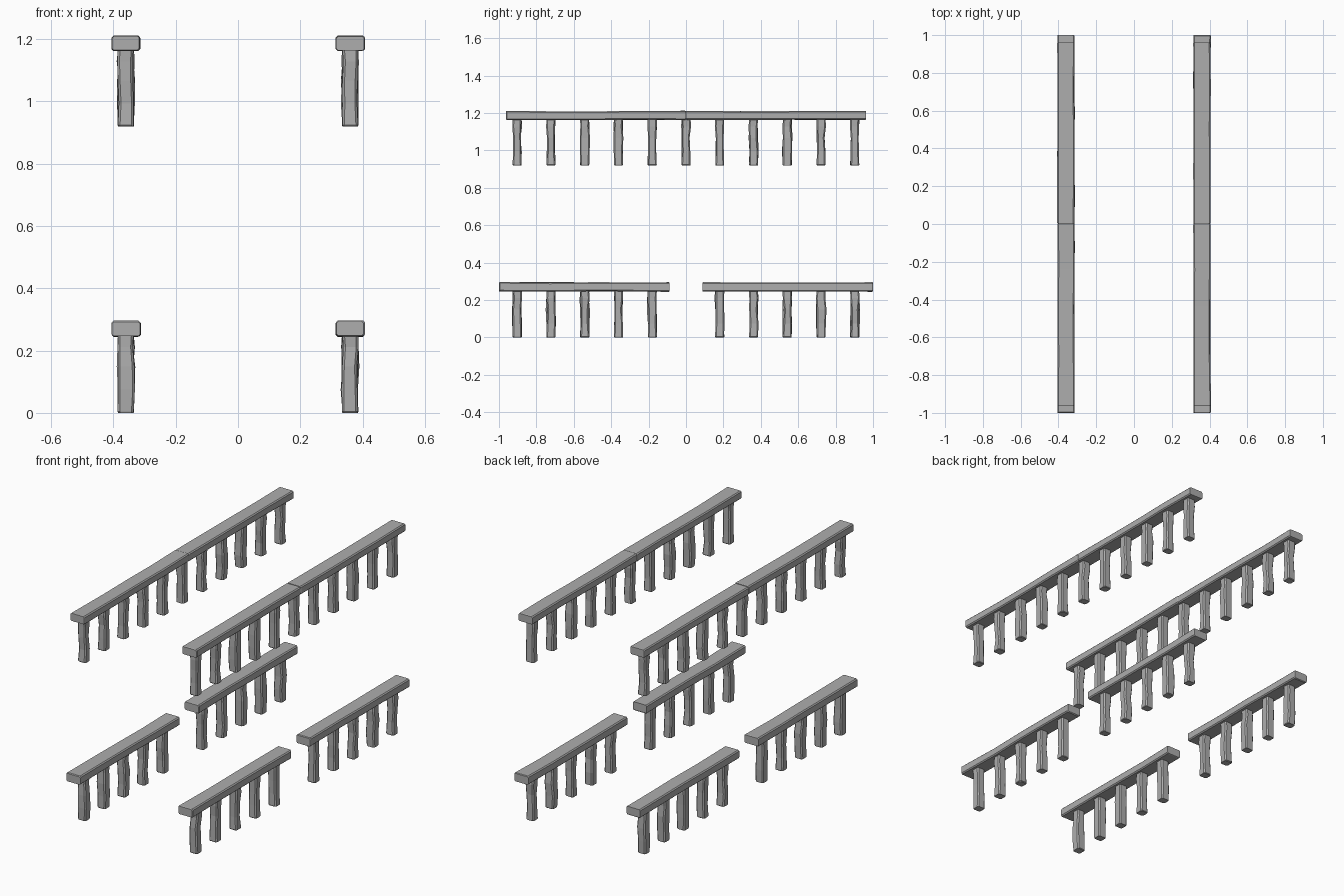
import bpy, bmesh, random

if "Cube" in bpy.data.objects:
    bpy.data.objects.remove(bpy.data.objects["Cube"])

random.seed(7)

stone = bpy.data.materials.new("grey stone")
stone.diffuse_color = (0.42, 0.42, 0.42, 1)
stone.use_nodes = True
stone.node_tree.nodes["Principled BSDF"].inputs["Base Color"].default_value = stone.diffuse_color


def outline(w, h, c):
    """Rectangle of w by h with its four corners cut by c."""
    a, b = w / 2, h / 2
    return [(a - c, -b), (a, -b + c), (a, b - c), (a - c, b),
            (-a + c, b), (-a, b - c), (-a, -b + c), (-a + c, -b)]


def loft(name, rings):
    """Skin a list of equal-length point rings and cap both ends."""
    bm = bmesh.new()
    loops = [[bm.verts.new(p) for p in ring] for ring in rings]
    for a, b in zip(loops, loops[1:]):
        for i in range(len(a)):
            j = (i + 1) % len(a)
            bm.faces.new((a[i], a[j], b[j], b[i]))
    bm.faces.new(loops[0][::-1])
    bm.faces.new(loops[-1])
    bmesh.ops.recalc_face_normals(bm, faces=bm.faces)
    mesh = bpy.data.meshes.new(name)
    bm.to_mesh(mesh)
    bm.free()
    mesh.materials.append(stone)
    obj = bpy.data.objects.new(name, mesh)
    bpy.context.collection.objects.link(obj)


def jit(s):
    return random.uniform(-s, s)


def rail(name, x, y0, y1, z0, z1):
    """Slightly uneven handrail or base beam running along y."""
    rings = []
    for t, s in ((0, 0.004), (0.005, 0), (0.3, 0), (0.55, 0), (0.75, 0), (0.995, 0), (1, 0.004)):
        mid = 0.002 if 0.2 < t < 0.8 else 0
        w, h = 0.092 - s - mid + jit(0.002), z1 - z0 - s - mid
        cx, cz = x + jit(0.0015), (z0 + z1) / 2 + jit(0.0015)
        y = y0 + (y1 - y0) * t
        rings.append([(cx + u, y, cz + v) for u, v in outline(w, h, 0.006)])
    loft(name, rings)


def post(name, x, y, z0, z1):
    """Rough hewn baluster, either waisted or bulging in the middle."""
    swell = random.choice((-0.007, -0.004, 0.004))
    rings = []
    for t, s in ((0, -0.005), (0.015, 0), (0.3, swell * 0.7), (0.6, swell), (0.85, 0), (1, 0)):
        k = 0.003 if 0.2 < t < 0.9 else 0.001
        w, d = 0.051 + s * 0.6 + jit(k), 0.048 + s + jit(k)
        cx, cy = x + jit(k), y + jit(k)
        rings.append([(cx + u, cy + v, z0 + (z1 - z0) * t)
                      for u, v in outline(w, d, 0.007)])
    loft(name, rings)


for side, x in (("left", -0.36), ("right", 0.36)):
    # upper balustrade: two rails meeting in the middle
    rail(f"upper_rail_front_{side}", x, -0.962, -0.001, 1.163, 1.211)
    rail(f"upper_rail_back_{side}", x, 0.001, 0.962, 1.163, 1.211)
    # lower balustrade: two rails with a gap between
    rail(f"lower_rail_front_{side}", x, -1.0, -0.087, 0.245, 0.295)
    rail(f"lower_rail_back_{side}", x, 0.087, 1.0, 0.245, 0.295)
    for i in range(-5, 6):
        y = i * 0.1805
        post(f"upper_post_{side}_{i + 6}", x, y, 0.92, 1.165)
        if i:
            post(f"lower_post_{side}_{i + 6}", x, y, 0.0, 0.248)
